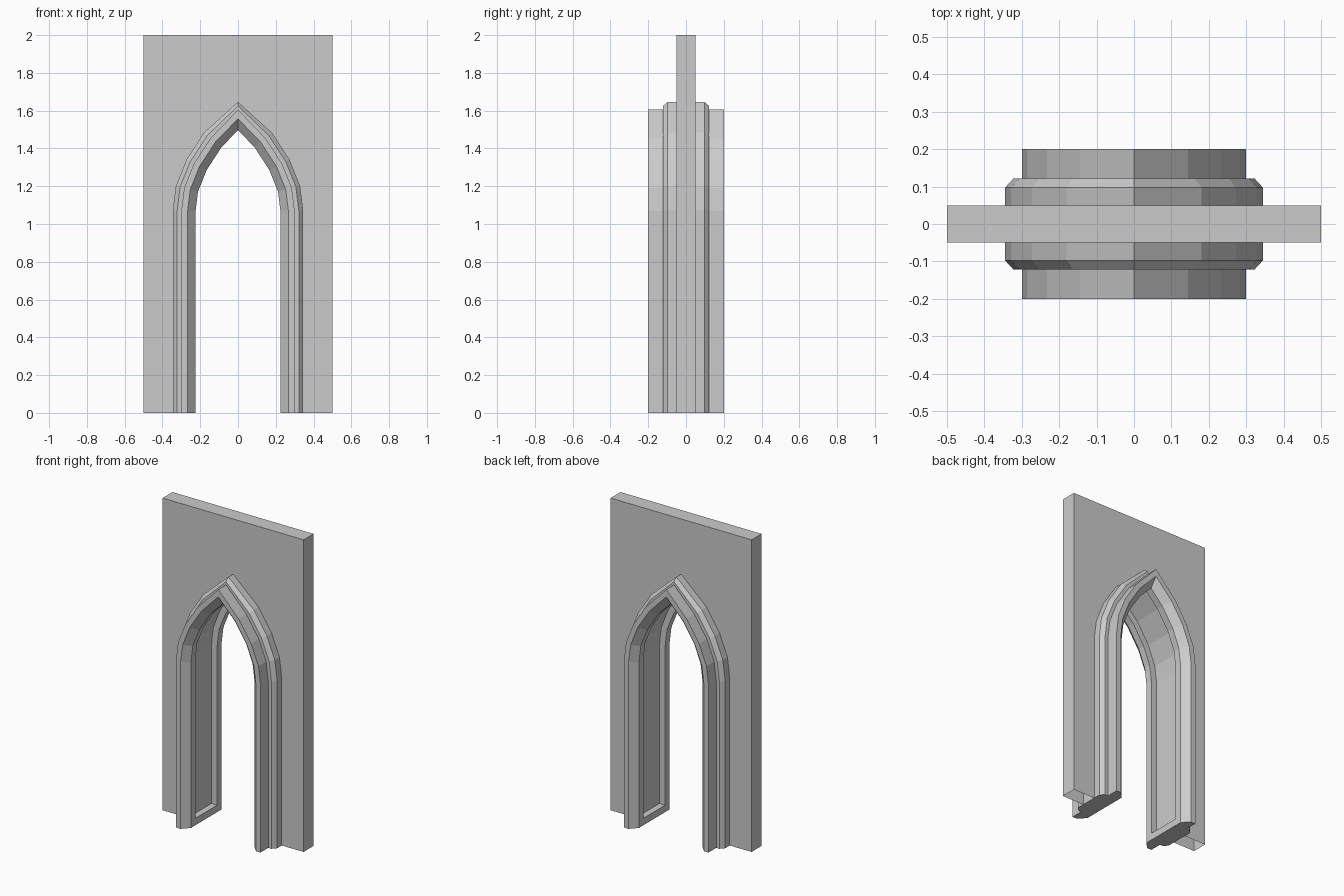
import bpy, bmesh
from mathutils import Vector

if "Cube" in bpy.data.objects:
    bpy.data.objects.remove(bpy.data.objects["Cube"])

# Right half of the pointed arch (x, z), from the floor up to the apex
HALF = [(0.30, 0), (0.30, 1.07), (0.285, 1.19), (0.233, 1.32), (0.145, 1.455), (0, 1.605)]


def arch(d):
    """Pointed arch path offset outwards by d, running right foot to left foot."""
    pts = [Vector(p) for p in HALF]
    norms = []
    for a, b in zip(pts, pts[1:]):
        t = (b - a).normalized()
        norms.append(Vector((t.y, -t.x)))
    out = []
    for i, p in enumerate(pts[:-1]):
        n1, n2 = norms[max(i - 1, 0)], norms[i]
        q = p + (n1 + n2) / (1 + n1.dot(n2)) * d
        out.append((q.x, q.y))
    apex = (0, HALF[-1][1] + d * (0.92 if d > 0 else 1.45))
    return out + [apex] + [(-x, z) for x, z in reversed(out)]


def finish(bm, name):
    me = bpy.data.meshes.new(name)
    bm.to_mesh(me)
    bm.free()
    ob = bpy.data.objects.new(name, me)
    bpy.context.collection.objects.link(ob)
    return ob


# Wall panel with the arch cut out; underside left open
bm = bmesh.new()
outline = [(-0.5, 0), (-0.5, 2), (0.5, 2), (0.5, 0)] + arch(0.045)
front = [bm.verts.new((x, -0.05, z)) for x, z in outline]
back = [bm.verts.new((x, 0.05, z)) for x, z in outline]
bm.faces.new(front)
bm.faces.new(back[::-1])
for i in range(3):
    bm.faces.new((front[i + 1], front[i], back[i], back[i + 1]))
bmesh.ops.recalc_face_normals(bm, faces=bm.faces)
finish(bm, "wall")

# Moulded door surround: half profile (offset, y) mirrored front to back
half = [(0.045, 0.097), (0.022, 0.122), (0, 0.122), (0, 0.2), (-0.033, 0.2), (-0.075, 0.155)]
profile = half + [(d, -y) for d, y in reversed(half)]
bm = bmesh.new()
rows = [[bm.verts.new((x, y, z)) for x, z in arch(d)] for d, y in profile]
inner = []
for i in range(len(rows)):
    a, b = rows[i], rows[(i + 1) % len(rows)]
    for k in range(len(a) - 1):
        f = bm.faces.new((a[k], a[k + 1], b[k + 1], b[k]))
        if i == len(half) - 1:
            inner.append(f)
for end in (0, -1):
    bm.faces.new([r[end] for r in rows])
bmesh.ops.recalc_face_normals(bm, faces=bm.faces)

# Sunken panel running round the inside of the surround
bmesh.ops.inset_region(bm, faces=inner, thickness=0.045, use_even_offset=True)
bmesh.ops.inset_region(bm, faces=inner, thickness=0, depth=-0.04, use_even_offset=True)
finish(bm, "door_surround")
